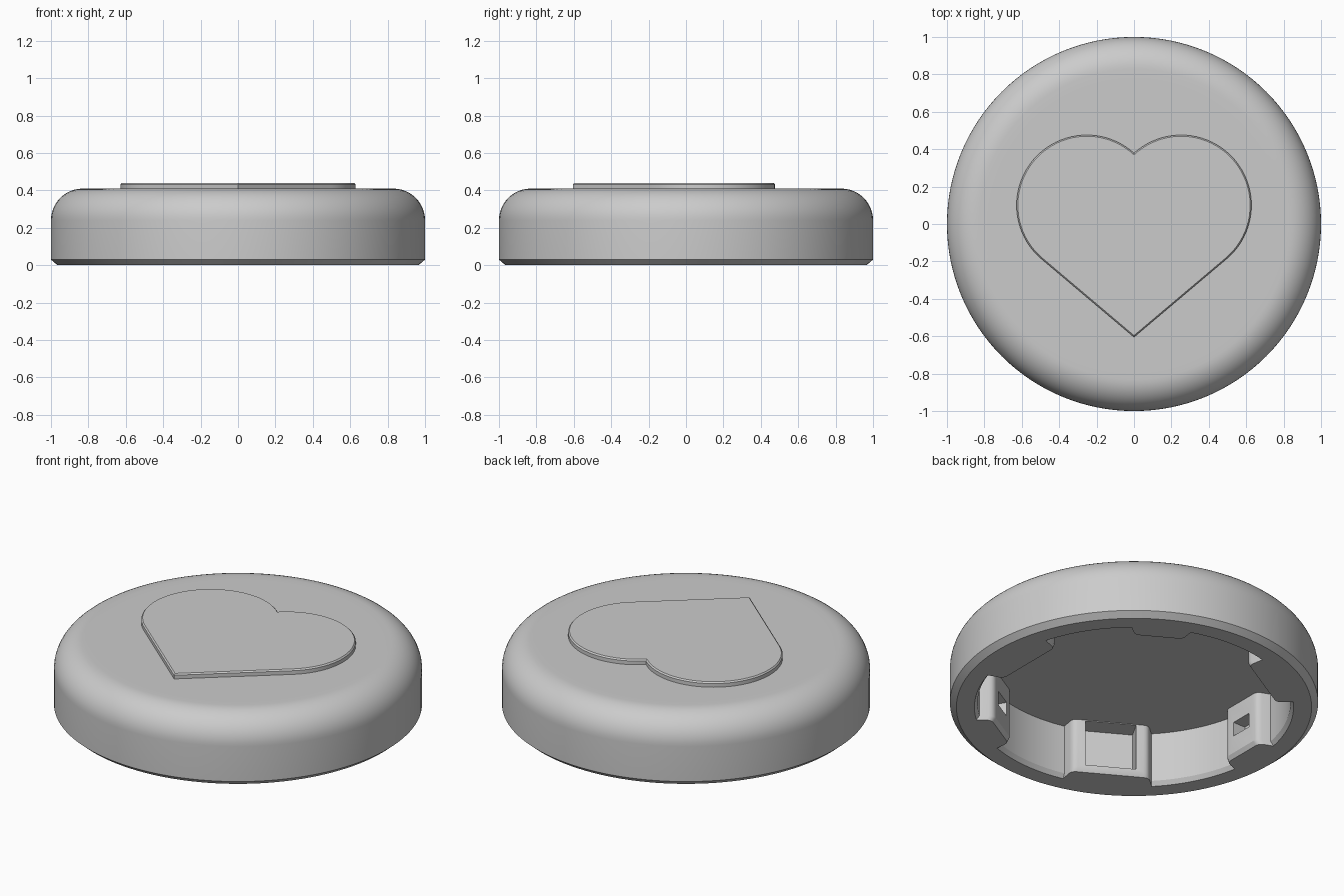
import bpy, bmesh
from math import sin, cos, pi, radians, sqrt, atan2, asin, hypot
from mathutils import Vector, Matrix

cube = bpy.data.objects.get("Cube")
if cube:
    bpy.data.objects.remove(cube, do_unlink=True)

# Single grey plastic
grey = bpy.data.materials.new("light_grey")
grey.use_nodes = True
grey.diffuse_color = (0.6, 0.6, 0.6, 1)
grey.node_tree.nodes["Principled BSDF"].inputs["Base Color"].default_value = (0.6, 0.6, 0.6, 1)


def loft(name, loops):
    """Closed solid through a stack of equal-length point loops."""
    bm = bmesh.new()
    rings = [[bm.verts.new(p) for p in loop] for loop in loops]
    for low, high in zip(rings, rings[1:]):
        for i in range(len(low)):
            j = (i + 1) % len(low)
            bm.faces.new((low[i], low[j], high[j], high[i]))
    bm.faces.new(rings[0][::-1])
    bm.faces.new(rings[-1])
    bmesh.ops.recalc_face_normals(bm, faces=bm.faces)
    mesh = bpy.data.meshes.new(name)
    bm.to_mesh(mesh)
    bm.free()
    obj = bpy.data.objects.new(name, mesh)
    bpy.context.collection.objects.link(obj)
    return obj


def at_height(outline, z, scale=1.0):
    return [(x * scale, y * scale, z) for x, y in outline]


def circle(r, z, n=128):
    return [(r * cos(2 * pi * i / n), r * sin(2 * pi * i / n), z) for i in range(n)]


def activate(obj):
    bpy.ops.object.select_all(action='DESELECT')
    obj.select_set(True)
    bpy.context.view_layer.objects.active = obj


def cut(obj, cutter):
    cutter.hide_render = True
    activate(obj)
    mod = obj.modifiers.new("cut", 'BOOLEAN')
    mod.operation, mod.solver, mod.object = 'DIFFERENCE', 'EXACT', cutter
    bpy.ops.object.modifier_apply(modifier=mod.name)
    bpy.data.objects.remove(cutter, do_unlink=True)


def finish(obj):
    if not obj.data.materials:
        obj.data.materials.append(grey)
    activate(obj)
    bpy.ops.object.shade_smooth_by_angle(angle=radians(30))


def rounded(prev, corner, nxt, size, steps=4):
    """Soft corner between two straight runs."""
    a = corner + (prev - corner).normalized() * size
    b = corner + (nxt - corner).normalized() * size
    ts = [i / steps for i in range(steps + 1)]
    return [a * (1 - t) ** 2 + corner * 2 * t * (1 - t) + b * t * t for t in ts]


def box(name, r0, r1, half, z0, z1, angle):
    rect = [(r0, -half), (r1, -half), (r1, half), (r0, half)]
    obj = loft(name, [at_height(rect, z0), at_height(rect, z1)])
    obj.data.transform(Matrix.Rotation(angle, 4, 'Z'))
    return obj


# Cap shell: chamfered foot, straight wall, rounded shoulder
TOP, ROUND = 0.41, 0.17
profile = [(0.965, 0), (1, 0.03)]
for i in range(13):
    t = pi / 2 * i / 12
    profile.append((1 - ROUND + ROUND * cos(t), TOP - ROUND + ROUND * sin(t)))
profile.append((0.78, TOP))
cap = loft("cap_shell", [circle(r, z) for r, z in profile])
cap.data.materials.append(grey)

# Cavity outline: six inward blocks alternating wide and narrow, pockets between
POCKET, CEILING = 0.85, 0.32
WIDE, NARROW = (0.73, 0.21), (0.76, 0.13)
FLARE = 0.03
outline = []
for k in range(6):
    depth, half = (WIDE, NARROW)[k % 2]
    next_half = (NARROW, WIDE)[k % 2][1]
    turn = Matrix.Rotation(k * pi / 3, 2)
    foot = half + FLARE
    root = sqrt(POCKET ** 2 - foot ** 2)
    pts = [Vector(p) for p in ((root, -foot), (depth, -half), (depth, half), (root, foot))]
    block = [pts[0]] + rounded(*pts[:3], 0.03) + rounded(*pts[1:], 0.03)
    outline += [turn @ p for p in block]
    start = k * pi / 3 + asin(foot / POCKET)
    end = (k + 1) * pi / 3 - asin((next_half + FLARE) / POCKET)
    for i in range(12):
        t = start + (end - start) * i / 12
        outline.append(Vector((POCKET * cos(t), POCKET * sin(t))))
cut(cap, loft("cavity_cutter", [at_height(outline, -0.025, 1.04),
                                at_height(outline, 0.025), at_height(outline, CEILING)]))

# Recess between ribs on wide blocks, square latch slot on narrow blocks
for k in range(6):
    angle = k * pi / 3
    if k % 2:
        cut(cap, box("slot_cutter", 0.7, 0.84, 0.065, 0.13, 0.215, angle))
    else:
        cut(cap, box("recess_cutter", 0.68, 0.84, 0.14, 0.04, 0.316, angle))
finish(cap)

# Raised heart: two round lobes tangent to a pointed tip
LOBE_X, LOBE_Y, LOBE_R, TIP = 0.252, 0.1, 0.376, -0.605
reach = hypot(LOBE_X, LOBE_Y - TIP)
first = atan2(LOBE_Y - TIP, LOBE_X) - asin(LOBE_R / reach) - pi / 2
last = pi - atan2(sqrt(LOBE_R ** 2 - LOBE_X ** 2), LOBE_X)


def heart_outline(inset):
    r = LOBE_R - inset
    tip = TIP + inset * 1.3
    end = pi - atan2(sqrt(r * r - LOBE_X ** 2), LOBE_X)
    arc = [first + (end - first) * i / 40 for i in range(41)]
    right = [(LOBE_X + r * cos(t), LOBE_Y + r * sin(t)) for t in arc]
    right[-1] = (0, right[-1][1])
    left = [(-x, y) for x, y in right[-2::-1]]
    return [(0, tip)] + right + left


heart = loft("raised_heart", [at_height(heart_outline(0), TOP - 0.005),
                              at_height(heart_outline(0), 0.432),
                              at_height(heart_outline(0.007), 0.44)])
finish(heart)
